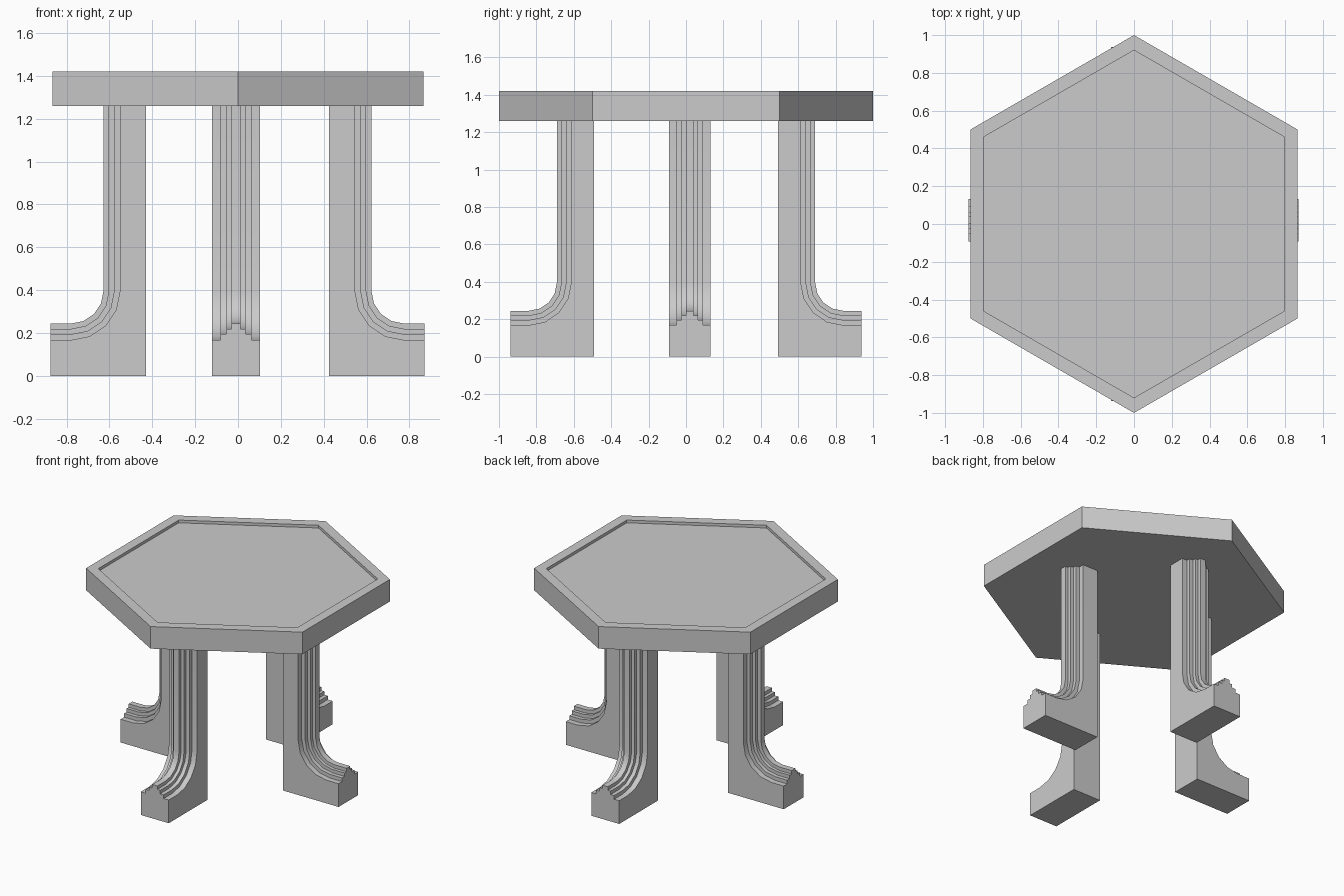
import bpy
import bmesh
from math import sin, cos, pi

if "Cube" in bpy.data.objects:
    bpy.data.objects.remove(bpy.data.objects["Cube"])

TOP_Z, UNDER_Z = 1.42, 1.26


def make_object(name, bm):
    bmesh.ops.recalc_face_normals(bm, faces=bm.faces)
    mesh = bpy.data.meshes.new(name)
    bm.to_mesh(mesh)
    bm.free()
    obj = bpy.data.objects.new(name, mesh)
    bpy.context.collection.objects.link(obj)
    return obj


# Hexagonal table top with a shallow recessed panel
bm = bmesh.new()


def hex_ring(radius, z):
    return [bm.verts.new((radius * sin(k * pi / 3), radius * cos(k * pi / 3), z))
            for k in range(6)]


rings = [hex_ring(1.0, UNDER_Z), hex_ring(1.0, TOP_Z),
         hex_ring(0.92, TOP_Z), hex_ring(0.92, TOP_Z - 0.02)]
for a, b in zip(rings, rings[1:]):
    for k in range(6):
        n = (k + 1) % 6
        bm.faces.new((a[k], a[n], b[n], b[k]))
bm.faces.new(rings[0])
bm.faces.new(rings[-1])
make_object("table_top", bm)

# Leg: a stepped ridge section swept down the column and out along the foot
# (half width, depth below the ridge crest)
HALF = [(-0.112, 0.077), (-0.072, 0.077), (-0.072, 0.05), (-0.044, 0.05),
        (-0.044, 0.025), (-0.021, 0.025), (-0.021, 0.0)]
SECTION = HALF + [(-w, d) for w, d in reversed(HALF)]
COLUMN, LENGTH, CREST_Z, RADIUS, SEGS = 0.198, 0.445, 0.245, 0.15, 4


def make_leg(name, location, angle):
    bm = bmesh.new()
    cx, cz = COLUMN + RADIUS, CREST_Z + RADIUS
    columns = []
    for w, d in SECTION:
        path = [(COLUMN - d, UNDER_Z)]
        for i in range(SEGS + 1):
            t = i * pi / 2 / SEGS
            path.append((cx - (RADIUS + d) * cos(t), cz - (RADIUS + d) * sin(t)))
        path.append((LENGTH, CREST_Z - d))
        columns.append([bm.verts.new((x, w, z)) for x, z in path])
    for a, b in zip(columns, columns[1:]):
        for i in range(len(a) - 1):
            bm.faces.new((a[i], a[i + 1], b[i + 1], b[i]))
    # plain sides, back, base and end caps
    lo, hi = [[bm.verts.new((x, w, z)) for x, z in
               ((LENGTH, 0), (0, 0), (0, UNDER_Z))]
              for w in (SECTION[0][0], SECTION[-1][0])]
    bm.faces.new(columns[0] + lo)
    bm.faces.new(columns[-1] + hi)
    bm.faces.new((lo[0], lo[1], hi[1], hi[0]))
    bm.faces.new((lo[1], lo[2], hi[2], hi[1]))
    bm.faces.new([c[0] for c in columns] + [hi[2], lo[2]])
    bm.faces.new([c[-1] for c in columns] + [hi[0], lo[0]])
    leg = make_object(name, bm)
    leg.location = location
    leg.rotation_euler.z = angle
    bpy.ops.object.select_all(action='DESELECT')
    leg.select_set(True)
    bpy.context.view_layer.objects.active = leg
    bpy.ops.object.shade_smooth_by_angle(angle=pi / 6)


make_leg("right_leg", (0.425, 0.02, 0), 0)
make_leg("left_leg", (-0.43, 0.02, 0), pi)
make_leg("back_leg", (-0.01, 0.493, 0), pi / 2)
make_leg("front_leg", (-0.01, -0.493, 0), -pi / 2)
